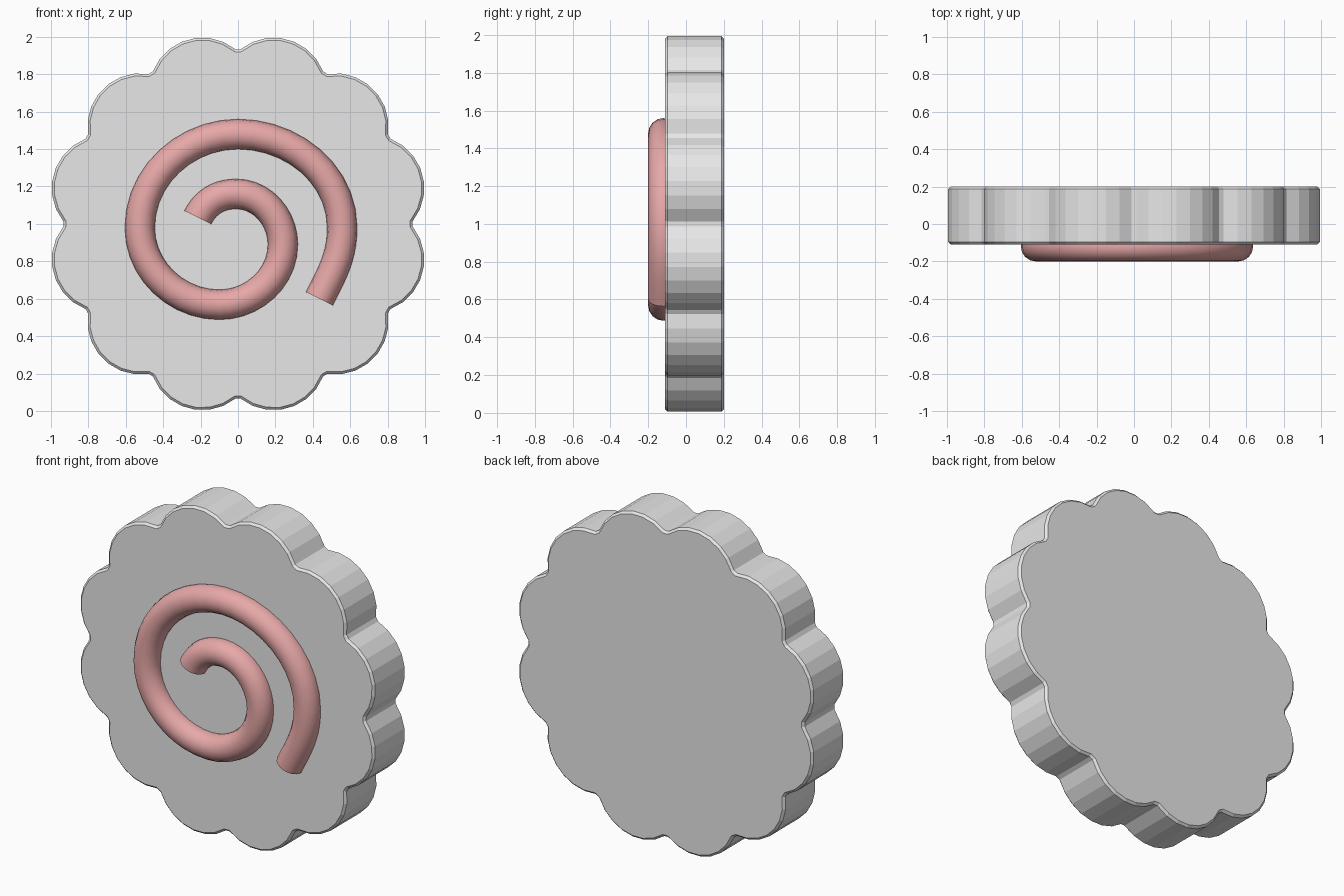
import bpy, bmesh, math
from mathutils import Vector

if "Cube" in bpy.data.objects:
    bpy.data.objects.remove(bpy.data.objects["Cube"], do_unlink=True)


def material(name, color):
    m = bpy.data.materials.new(name)
    m.use_nodes = True
    m.diffuse_color = (*color, 1)
    m.node_tree.nodes["Principled BSDF"].inputs["Base Color"].default_value = (*color, 1)
    return m


grey = material("light grey", (0.8, 0.8, 0.8))
pink = material("soft pink", (0.8, 0.39, 0.39))

LOBES, STEPS = 12, 7
FRONT, BACK = -0.11, 0.2
CENTRE_R, LOBE_R = 0.737, 0.284      # circle of lobe centres, lobe radius

# Scalloped slice: one arc per lobe, clipped where neighbouring lobes meet
half = math.pi / LOBES
reach = math.asin(CENTRE_R * math.sin(half) / LOBE_R)
sweep = half + reach - 0.06          # leaves a small flat in each notch
bm = bmesh.new()
ring = []
for i in range(LOBES):
    mid = (i + 0.5) * 2 * half
    for s in range(STEPS + 1):
        a = mid + sweep * (2 * s / STEPS - 1)
        x = CENTRE_R * math.cos(mid) + LOBE_R * math.cos(a)
        z = CENTRE_R * math.sin(mid) + LOBE_R * math.sin(a)
        ring.append(bm.verts.new((x, FRONT, z + 1)))
face = bm.faces.new(ring)
extruded = bmesh.ops.extrude_face_region(bm, geom=[face])["geom"]
bmesh.ops.translate(bm, vec=(0, BACK - FRONT, 0),
                    verts=[g for g in extruded if isinstance(g, bmesh.types.BMVert)])
bmesh.ops.recalc_face_normals(bm, faces=bm.faces)

# Narrow chamfer round the front and back rims
rims = [e for e in bm.edges if abs(e.verts[0].co.y - e.verts[1].co.y) < 0.001]
bmesh.ops.bevel(bm, geom=rims, offset=0.013, segments=1, affect='EDGES')
mesh = bpy.data.meshes.new("scalloped_slice")
bm.to_mesh(mesh)
bm.free()
mesh.materials.append(grey)
bpy.context.collection.objects.link(bpy.data.objects.new("scalloped_slice", mesh))

# Spiral tube: points and travel directions at each quarter turn
path = [((-0.215, 0.035), (0.45, 0.89)), ((-0.01, 0.16), (1, 0)),
        ((0.24, -0.11), (0, -1)), ((-0.1, -0.432), (-1, 0)),
        ((-0.525, -0.02), (0, 1)), ((0, 0.48), (1, 0)),
        ((0.557, -0.02), (0, -1)), ((0.435, -0.4), (-0.45, -0.89))]
curve = bpy.data.curves.new("spiral", 'CURVE')
curve.dimensions = '3D'
curve.bevel_depth = 0.08
curve.bevel_resolution = 6
curve.resolution_u = 10
curve.use_fill_caps = True
spline = curve.splines.new('BEZIER')
spline.bezier_points.add(len(path) - 1)
spots = [Vector((x, -0.12, z + 1)) for (x, z), _ in path]
for i, (bp, (_, (tx, tz))) in enumerate(zip(spline.bezier_points, path)):
    t = Vector((tx, 0, tz))
    before = (spots[i] - spots[max(i - 1, 0)]).length
    after = (spots[min(i + 1, len(path) - 1)] - spots[i]).length
    bp.handle_left_type = bp.handle_right_type = 'FREE'
    bp.co = spots[i]
    bp.handle_left = spots[i] - t * before * 0.385
    bp.handle_right = spots[i] + t * after * 0.385
curve.materials.append(pink)
spiral = bpy.data.objects.new("spiral", curve)
bpy.context.collection.objects.link(spiral)

# Turn the tube into a smooth mesh with crisp end caps
bpy.ops.object.select_all(action='DESELECT')
spiral.select_set(True)
bpy.context.view_layer.objects.active = spiral
bpy.ops.object.convert(target='MESH')
bpy.ops.object.shade_smooth_by_angle(angle=math.radians(40))
